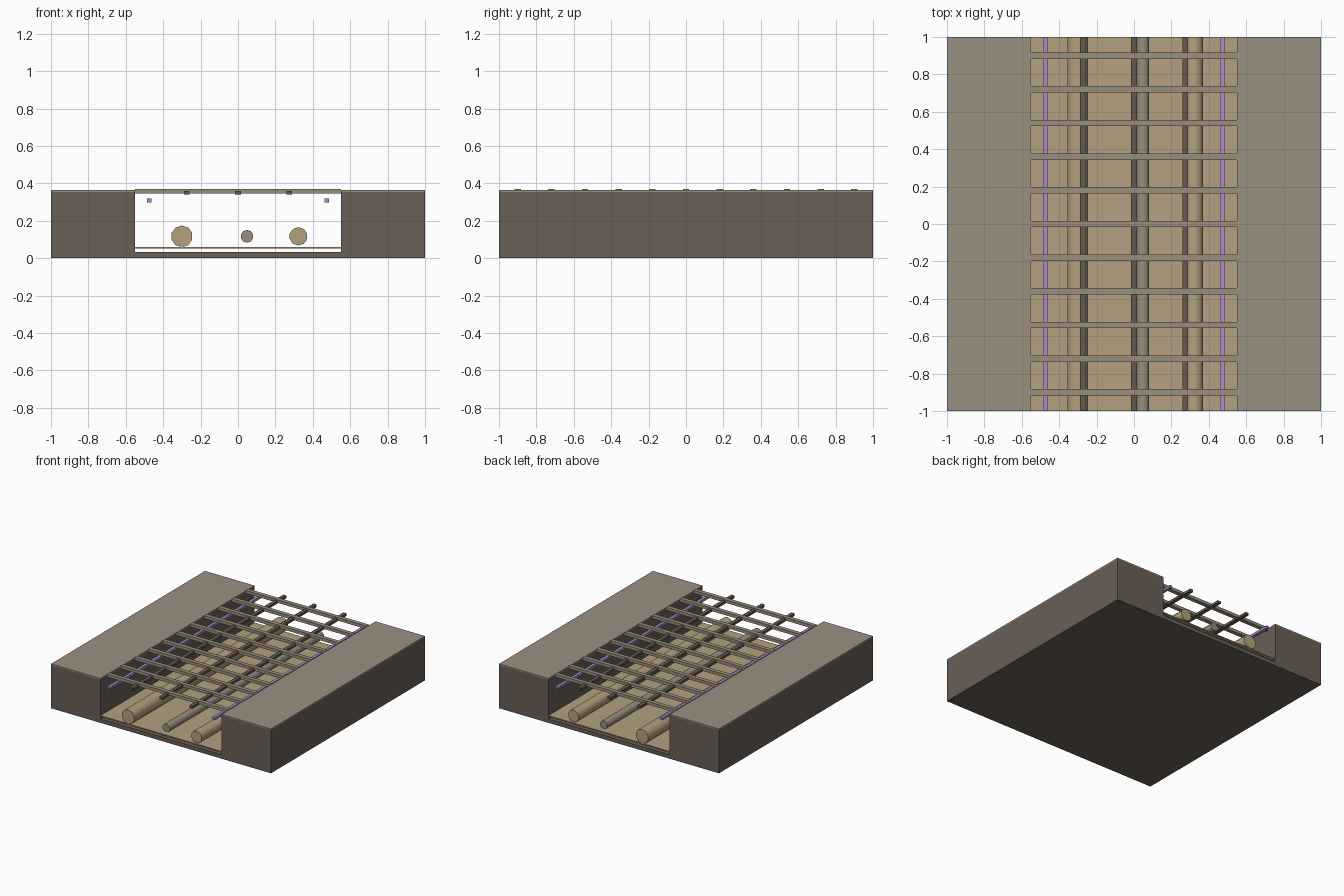
import bpy
import math

cube = bpy.data.objects.get("Cube")
if cube:
    bpy.data.objects.remove(cube, do_unlink=True)


def make_material(name, hex_colour):
    """Flat material from an sRGB hex string, stored as linear values."""
    rgb = [int(hex_colour[i:i + 2], 16) / 255 for i in (0, 2, 4)]
    linear = [c / 12.92 if c < 0.04 else ((c + 0.055) / 1.055) ** 2.4 for c in rgb]
    mat = bpy.data.materials.new(name)
    mat.use_nodes = True
    mat.diffuse_color = (*linear, 1)
    mat.node_tree.nodes["Principled BSDF"].inputs["Base Color"].default_value = (*linear, 1)
    return mat


dark_stone = make_material("dark stone", "6A5F55")
pale_stone = make_material("pale stone", "9A9080")
sand = make_material("sand", "B3A080")
dark_metal = make_material("dark metal", "655A51")
grey_metal = make_material("grey metal", "9A8E80")
purple = make_material("purple", "AB8CCB")


def box(name, mat, x, y, z):
    """Box spanning the given (low, high) pairs."""
    spans = (x, y, z)
    bpy.ops.mesh.primitive_cube_add(size=1, location=[(a + b) / 2 for a, b in spans])
    ob = bpy.context.object
    ob.name = name
    ob.scale = [b - a for a, b in spans]
    bpy.ops.object.transform_apply(location=False, rotation=False, scale=True)
    ob.data.materials.append(mat)
    return ob


def pipe(name, mat, x, radius):
    bpy.ops.mesh.primitive_cylinder_add(vertices=10, radius=radius, depth=2,
                                        location=(x, 0, 0.117),
                                        rotation=(math.pi / 2, 0, 0))
    ob = bpy.context.object
    ob.name = name
    ob.data.materials.append(mat)
    bpy.ops.object.shade_smooth_by_angle(angle=math.radians(40))


full = (-1, 1)
inner = 0.55

# Base slab and the thin floor plate just above it
box("base_slab", dark_stone, (-inner, inner), full, (0, 0.032))
box("floor_plate", sand, (-inner, inner), full, (0.052, 0.06))

# Side blocks with pale caps, and a light strip along each side
for side, sign in (("right", -1), ("left", 1)):
    span = sorted((sign * inner, sign))
    box(side + "_block", dark_stone, span, full, (0, 0.355))
    box(side + "_cap", pale_stone, span, full, (0.355, 0.364))
    strip = sorted((sign * 0.463, sign * 0.487))
    box(side + "_light_strip", purple, strip, full, (0.298, 0.318))

# Pipes running along the channel
pipe("large_pipe", sand, -0.3, 0.058)
pipe("small_pipe", grey_metal, 0.048, 0.034)
pipe("medium_pipe", sand, 0.323, 0.049)

# Grating: long bars below, cross bars above
for i in range(3):
    x = (i - 1) * 0.273
    box(f"long_bar_{i + 1}", dark_metal, (x - 0.015, x + 0.015), full, (0.34, 0.36))
for i in range(11):
    y = (i - 5) * 0.18
    box(f"cross_bar_{i + 1}", grey_metal, (-inner, inner), (y - 0.017, y + 0.017),
        (0.345, 0.369))
